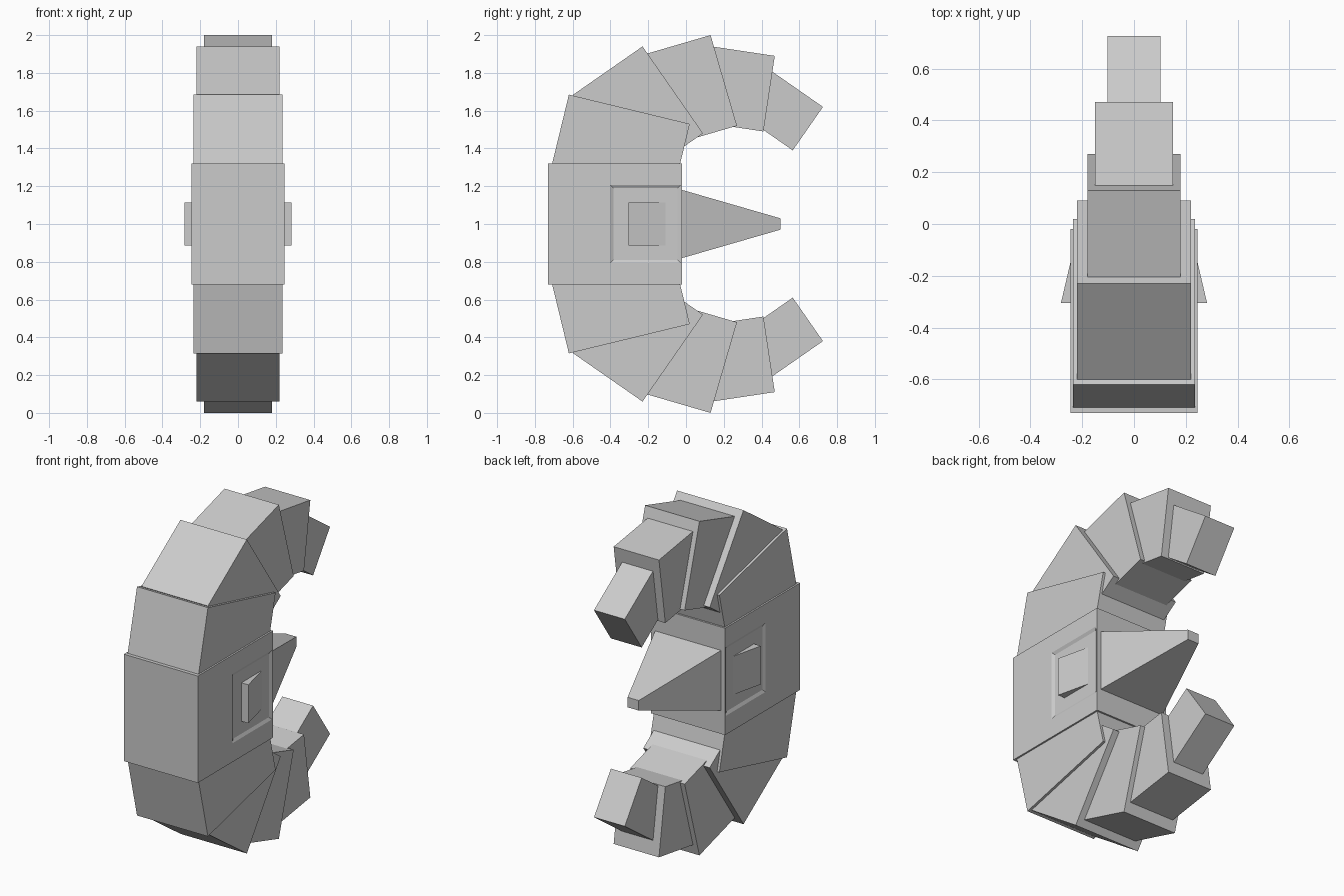
import bpy
import bmesh
from mathutils import Vector

cube = bpy.data.objects.get("Cube")
if cube:
    bpy.data.objects.remove(cube)

grey = bpy.data.materials.new("plain_grey")
grey.use_nodes = True
colour = (0.6, 0.6, 0.6, 1)
grey.diffuse_color = colour
grey.node_tree.nodes["Principled BSDF"].inputs["Base Color"].default_value = colour

MID = 1.0  # height of the symmetry plane


def loft(name, first, second):
    """Solid between two matching loops of points."""
    bm = bmesh.new()
    a = [bm.verts.new(p) for p in first]
    b = [bm.verts.new(p) for p in second]
    n = len(a)
    bm.faces.new(a)
    bm.faces.new(b[::-1])
    for i in range(n):
        j = (i + 1) % n
        bm.faces.new((a[j], a[i], b[i], b[j]))
    bmesh.ops.recalc_face_normals(bm, faces=bm.faces)
    mesh = bpy.data.meshes.new(name)
    bm.to_mesh(mesh)
    bm.free()
    mesh.materials.append(grey)
    obj = bpy.data.objects.new(name, mesh)
    bpy.context.collection.objects.link(obj)
    return obj


def side_rect(x, y0, y1, half_height):
    lo, hi = MID - half_height, MID + half_height
    return [(x, y0, lo), (x, y1, lo), (x, y1, hi), (x, y0, hi)]


def back_rect(y, half_width, half_height):
    lo, hi = MID - half_height, MID + half_height
    return [(-half_width, y, lo), (half_width, y, lo),
            (half_width, y, hi), (-half_width, y, hi)]


# Central body block
body = loft("body", back_rect(-0.73, 0.245, 0.32), back_rect(-0.02, 0.245, 0.32))

for side, label in ((1, "left"), (-1, "right")):
    # Shallow square recess with sloping walls
    cutter = loft(label + "_recess_cutter",
                  side_rect(side * 0.236, -0.385, -0.045, 0.19),
                  side_rect(side * 0.254, -0.42, -0.01, 0.225))
    cutter.hide_render = True
    mod = body.modifiers.new(label + "_recess", "BOOLEAN")
    mod.operation = "DIFFERENCE"
    mod.solver = "EXACT"
    mod.object = cutter
    bpy.context.view_layer.objects.active = body
    bpy.ops.object.modifier_apply(modifier=mod.name)
    bpy.data.objects.remove(cutter)

    # Wedge standing out of the recess
    wedge = [(0.22, -0.305), (0.282, -0.305), (0.22, -0.04)]
    loft(label + "_eye_wedge",
         [(side * x, y, MID - 0.115) for x, y in wedge],
         [(side * x, y, MID + 0.115) for x, y in wedge])

# Tapered spike at the back
loft("spike", back_rect(-0.03, 0.222, 0.183), back_rect(0.5, 0.037, 0.03))

# Curling arm segments: outer corner, inner corner (y, height above middle),
# length back toward the body, half width
segments = [
    ((-0.62, 0.685), (0.02, 0.53), 0.39, 0.235),
    ((-0.23, 0.94), (0.09, 0.48), 0.45, 0.22),
    ((0.13, 1.0), (0.27, 0.52), 0.355, 0.18),
    ((0.47, 0.89), (0.41, 0.49), 0.325, 0.15),
    ((0.725, 0.62), (0.565, 0.39), 0.325, 0.102),
]
for sign, label in ((1, "upper"), (-1, "lower")):
    for i, (outer, inner, length, half) in enumerate(segments, 1):
        a, b = Vector(outer), Vector(inner)
        across = (b - a).normalized()
        back = Vector((across.y, -across.x)) * length
        outline = [a, b, b + back, a + back]
        loft(f"{label}_arm_segment_{i}",
             [(-half, p.x, MID + sign * p.y) for p in outline],
             [(half, p.x, MID + sign * p.y) for p in outline])
